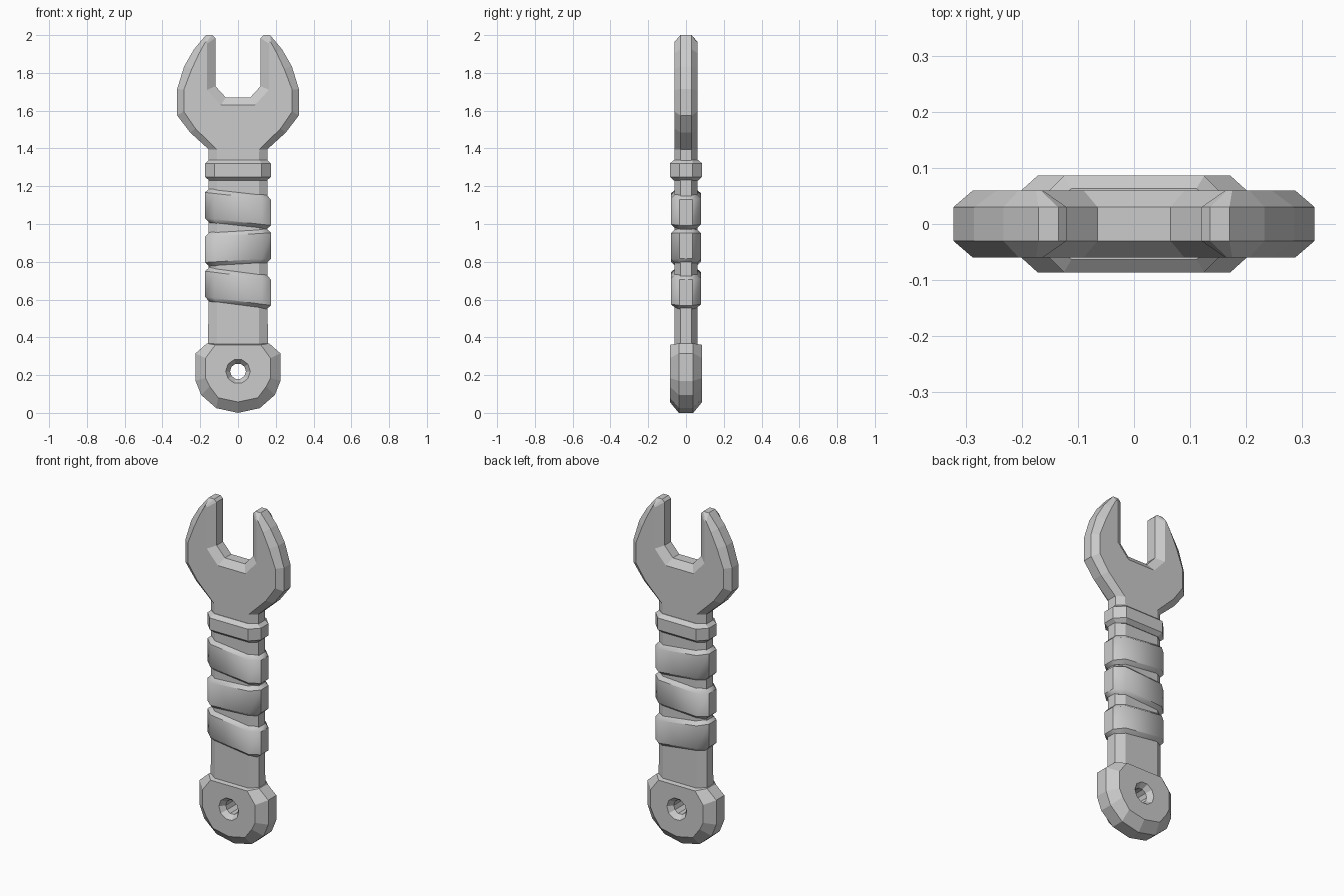
import bpy, bmesh, math

cube = bpy.data.objects.get("Cube")
if cube:
    bpy.data.objects.remove(cube, do_unlink=True)

steel = bpy.data.materials.new("grey_steel")
steel.use_nodes = True
steel.diffuse_color = (0.6, 0.6, 0.6, 1)
steel.node_tree.nodes["Principled BSDF"].inputs["Base Color"].default_value = (0.6, 0.6, 0.6, 1)


def loft(name, rings, smooth=None):
    """Skin matching rings of points and cap both ends."""
    bm = bmesh.new()
    loops = [[bm.verts.new(p) for p in ring] for ring in rings]
    count = len(loops[0])
    for a, b in zip(loops, loops[1:]):
        for i in range(count):
            j = (i + 1) % count
            bm.faces.new((a[i], a[j], b[j], b[i]))
    bm.faces.new(loops[0])
    bm.faces.new(loops[-1])
    bmesh.ops.recalc_face_normals(bm, faces=bm.faces)
    mesh = bpy.data.meshes.new(name)
    bm.to_mesh(mesh)
    bm.free()
    mesh.materials.append(steel)
    obj = bpy.data.objects.new(name, mesh)
    bpy.context.collection.objects.link(obj)
    if smooth:
        bpy.ops.object.select_all(action='DESELECT')
        obj.select_set(True)
        bpy.context.view_layer.objects.active = obj
        bpy.ops.object.shade_smooth_by_angle(angle=math.radians(smooth))
    return obj


def mirrored(half):
    return half + [(-x, z) for x, z in reversed(half) if x > 0]


def bevelled_plate(name, rim, face, rim_y, face_y):
    """Plate with a wide rim outline and smaller front and back faces."""
    rim, face = mirrored(rim), mirrored(face)
    layers = ((face, -face_y), (rim, -rim_y), (rim, rim_y), (face, face_y))
    return loft(name, [[(x, y, z) for x, z in line] for line, y in layers])


def band(name, z, half, slope, bevel, depth, smooth=None):
    """Bevelled eight-sided ring round the shaft, tilted sideways."""
    def octagon(level, inset):
        w, d = 0.175 - inset, depth - inset
        quarter = [(w, 0.035), (0.125 - inset * 0.6, d)]
        top = quarter + [(-x, y) for x, y in reversed(quarter)]
        pts = top + [(-x, -y) for x, y in top]
        return [(x, y, z + level + slope * x) for x, y in pts]
    return loft(name, [octagon(-half, 0.023), octagon(bevel - half, 0),
                       octagon(half - bevel, 0), octagon(half, 0.023)], smooth)


# Open jaw, neck and shaft in one plate
jaw_rim = [(0.065, 1.67), (0.12, 1.73), (0.12, 1.985), (0.135, 2.0), (0.17, 2.0),
           (0.233, 1.925), (0.285, 1.835), (0.322, 1.715), (0.322, 1.575),
           (0.254, 1.485), (0.155, 1.395), (0.155, 1.33), (0.158, 0.3)]
jaw_face = [(0.09, 1.63), (0.163, 1.71), (0.163, 1.955), (0.167, 1.965), (0.175, 1.96),
            (0.205, 1.905), (0.245, 1.82), (0.287, 1.71), (0.287, 1.595),
            (0.225, 1.505), (0.113, 1.395), (0.11, 1.33), (0.11, 0.3)]
bevelled_plate("jaw_and_shaft", jaw_rim, jaw_face, 0.03, 0.06)

# Collar and three grip wraps
band("collar", 1.285, 0.055, 0, 0.02, 0.086)
for label, z, slope in (("upper", 1.08, -0.11), ("middle", 0.875, 0.06), ("lower", 0.66, -0.13)):
    band(label + "_grip_wrap", z, 0.09, slope, 0.022, 0.08, 42)

# Rounded end piece
end_rim = [(0.165, 0.368), (0.225, 0.315), (0.225, 0.17), (0.195, 0.095), (0.115, 0.025), (0, 0)]
end_face = [(0.12, 0.36), (0.172, 0.29), (0.172, 0.185), (0.15, 0.14), (0.105, 0.08), (0, 0.058)]
end = bevelled_plate("end_piece", end_rim, end_face, 0.038, 0.086)

# Countersunk hanging hole
def circle(radius, y, sides=10):
    return [(radius * math.cos(math.tau * i / sides), y,
             0.22 + radius * math.sin(math.tau * i / sides)) for i in range(sides)]


cutter = loft("hole_cutter", [circle(r, y) for r, y in
              ((0.072, -0.095), (0.042, -0.055), (0.042, 0.055), (0.072, 0.095))])
cutter.hide_render = True
cut = end.modifiers.new("hole", 'BOOLEAN')
cut.operation = 'DIFFERENCE'
cut.solver = 'EXACT'
cut.object = cutter
bpy.ops.object.select_all(action='DESELECT')
bpy.context.view_layer.objects.active = end
end.select_set(True)
bpy.ops.object.modifier_apply(modifier="hole")
bpy.data.objects.remove(cutter, do_unlink=True)
